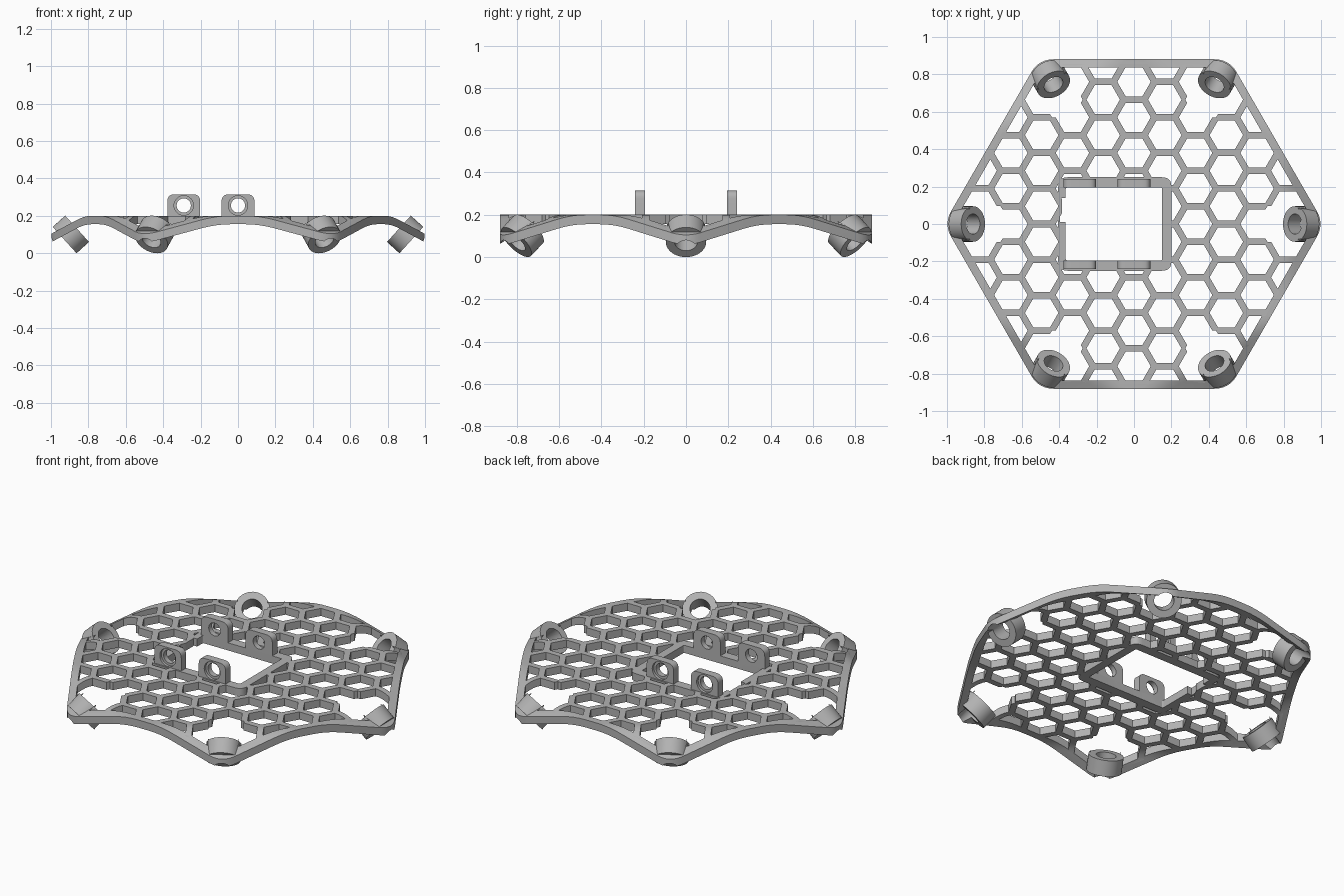
import bpy, bmesh, math
from mathutils import Vector, Matrix

if "Cube" in bpy.data.objects:
    bpy.data.objects.remove(bpy.data.objects["Cube"])

TOP, THICK = 0.2, 0.045
PITCH, STRUT = 0.19, 0.035
CORNERS = [Vector((math.cos(k * math.pi / 3), math.sin(k * math.pi / 3), 0)) for k in range(6)]
SIDES = [Vector((math.cos((k + .5) * math.pi / 3), math.sin((k + .5) * math.pi / 3), 0)) for k in range(6)]

grey = bpy.data.materials.new("plain grey")
grey.use_nodes = True
grey.diffuse_color = (0.45, 0.45, 0.45, 1)
grey.node_tree.nodes["Principled BSDF"].inputs["Base Color"].default_value = (0.45, 0.45, 0.45, 1)


def finish(bm, name):
    bmesh.ops.recalc_face_normals(bm, faces=bm.faces)
    mesh = bpy.data.meshes.new(name)
    bm.to_mesh(mesh)
    bm.free()
    mesh.materials.append(grey)
    ob = bpy.data.objects.new(name, mesh)
    bpy.context.collection.objects.link(ob)
    return ob


def cut(ob, cutter):
    mod = ob.modifiers.new("cut", "BOOLEAN")
    mod.operation, mod.solver, mod.object = "DIFFERENCE", "EXACT", cutter
    dg = bpy.context.evaluated_depsgraph_get()
    mesh = bpy.data.meshes.new_from_object(ob.evaluated_get(dg))
    ob.modifiers.clear()
    ob.data = mesh


def slice_at(bm, point, normal, clear=False):
    bmesh.ops.bisect_plane(bm, geom=bm.verts[:] + bm.edges[:] + bm.faces[:],
                           plane_co=point, plane_no=normal, clear_outer=clear)


def rounded(points, t, steps=6):
    """Closed outline with each corner replaced by a small curve."""
    out = []
    for i, p in enumerate(points):
        a = (points[i - 1] - p).normalized() * t
        b = (points[(i + 1) % len(points)] - p).normalized() * t
        out += [p + a * (1 - s / steps) ** 2 + b * (s / steps) ** 2 for s in range(steps + 1)]
    return out


def ring(bm, outer, inner):
    o, i = [[bm.verts.new(p) for p in loop] for loop in (outer, inner)]
    for k in range(len(o)):
        bm.faces.new((o[k - 1], o[k], i[k], i[k - 1]))


def drop(p):
    """How far the sheet bends down toward the nearest corner."""
    t = max(c.x * p.x + c.y * p.y for c in CORNERS) - 0.78
    return 0 if t <= 0 else 0.54 * (t * t / 0.16 if t < 0.08 else t - 0.04)


def thicken(bm, fold=True):
    if fold:
        for c in CORNERS:
            for d in (0.78, 0.8, 0.82, 0.84, 0.86):
                slice_at(bm, c * d, c)
    res = bmesh.ops.extrude_face_region(bm, geom=bm.faces[:])
    for v in [g for g in res["geom"] if isinstance(g, bmesh.types.BMVert)]:
        v.co.z -= THICK
    for v in bm.verts:
        v.co.z += TOP - (drop(v.co) if fold else 0)


def rods(name, placements, r, length):
    """Cylinders, each given by its centre and axis."""
    bm = bmesh.new()
    for centre, axis in placements:
        m = Matrix.Translation(centre) @ axis.to_track_quat("Z", "Y").to_matrix().to_4x4()
        bmesh.ops.create_cone(bm, cap_ends=True, segments=40, radius1=r, radius2=r,
                              depth=length, matrix=m)
    ob = finish(bm, name)
    ob.hide_render = "cutter" in name
    return ob


# Honeycomb: pointed struts that share their joints
bm = bmesh.new()
radius, half = PITCH / math.sqrt(3), STRUT / 2
seen = set()
for i in range(-7, 8):
    for j in range(-9, 10):
        centre = Vector((i * PITCH * math.sqrt(3) / 2, PITCH * (j + i / 2), 0))
        for k in range(6):
            a, b = centre + CORNERS[k] * radius, centre + CORNERS[(k + 1) % 6] * radius
            mid = (a + b) / 2
            key = (round(mid.x, 3) + 0.0, round(mid.y, 3) + 0.0)
            if key in seen or mid.length > 1.1 or min((mid - c * 0.853).length for c in CORNERS) < 0.15:
                continue
            seen.add(key)
            u = (b - a).normalized()
            n, e = Vector((-u.y, u.x, 0)) * half, u * half / math.sqrt(3)
            bm.faces.new([bm.verts.new(p) for p in (a, a + e - n, b - e - n, b, b - e + n, a + e + n)])
bmesh.ops.remove_doubles(bm, verts=bm.verts, dist=0.0005)
for s in SIDES:
    slice_at(bm, s * 0.855, s, True)
X0, X1, Y = -0.385, 0.175, 0.22
for x in (X0, X1):
    slice_at(bm, (x, 0, 0), (1, 0, 0))
for y in (-Y, Y):
    slice_at(bm, (0, y, 0), (0, 1, 0))
inside = [f for f in bm.faces
          if X0 < f.calc_center_median().x < X1 and abs(f.calc_center_median().y) < Y]
bmesh.ops.delete(bm, geom=inside, context="FACES")
thicken(bm)
honeycomb = finish(bm, "honeycomb_mesh")

# Hexagonal rim, bent down at the corners
bm = bmesh.new()
ring(bm, *[rounded([c * a / math.cos(math.pi / 6) for c in CORNERS], t)
           for a, t in ((0.881, 0.08), (0.838, 0.07))])
thicken(bm)
rim = finish(bm, "outer_rim")

# Pads joining the rim to the bosses
bm = bmesh.new()
for c in CORNERS:
    bmesh.ops.create_circle(bm, cap_ends=True, segments=32, radius=0.085,
                            matrix=Matrix.Translation(c * 0.9))
thicken(bm)
pads = finish(bm, "corner_pads")

# Tilted corner bosses with bores
AXES = [c * 0.74 - Vector((0, 0, 0.67)) for c in CORNERS]
FACES = [c * 0.927 + Vector((0, 0, 0.07)) for c in CORNERS]
DEPTH = 0.09
bosses = rods("corner_bosses", [(f - a * DEPTH / 2, a) for f, a in zip(FACES, AXES)], 0.095, DEPTH)
bore = rods("bore_cutter", list(zip(FACES, AXES)), 0.054, 0.5)
clearance = rods("clearance_cutter", [(f - a * (DEPTH + 0.1), a) for f, a in zip(FACES, AXES)],
                 0.09, 0.2)
for part in (pads, rim):
    cut(part, clearance)
for part in (pads, rim, bosses):
    cut(part, bore)


# Rectangular frame around the central window
def rect(x0, x1, y):
    return [Vector((x0, -y, 0)), Vector((x1, -y, 0)), Vector((x1, y, 0)), Vector((x0, y, 0))]


bm = bmesh.new()
ring(bm, rounded(rect(-0.405, 0.2, 0.25), 0.05), rounded(rect(-0.365, 0.15, 0.195), 0.008))
thicken(bm, False)
frame = finish(bm, "window_frame")
bm = bmesh.new()
bmesh.ops.create_cube(bm, size=1, matrix=Matrix.Translation((-0.37, 0.075, TOP))
                      @ Matrix.Diagonal((0.05, 0.13, 0.3, 1)))
notch = finish(bm, "notch_cutter")
notch.hide_render = True
cut(frame, notch)

# Upright lugs with rounded tops and recessed holes
TAB_X, TAB_Y, TAB_T = (-0.29, 0.0), 0.218, 0.046
bm = bmesh.new()
for side in (-1, 1):
    for x in TAB_X:
        w, base, top, t = 0.088, TOP - THICK, 0.315, 0.04
        path = [Vector((x - w, 0, base)), Vector((x + w, 0, base)),
                Vector((x + w, 0, top)), Vector((x - w, 0, top))]
        outline = path[:2] + rounded(path, t)[14:]
        y = side * TAB_Y - TAB_T / 2
        face = bm.faces.new([bm.verts.new(p + Vector((0, y, 0))) for p in outline])
        res = bmesh.ops.extrude_face_region(bm, geom=[face])
        for v in [g for g in res["geom"] if isinstance(g, bmesh.types.BMVert)]:
            v.co.y += TAB_T
lugs = finish(bm, "mounting_lugs")
along = Vector((0, 1, 0))
holes = rods("lug_hole_cutter", [(Vector((x, s * TAB_Y, 0.255)), along) for x in TAB_X for s in (-1, 1)],
             0.038, 0.1)
recess = rods("lug_recess_cutter", [(Vector((x, s * (TAB_Y + TAB_T / 2), 0.255)), along)
                                    for x in TAB_X for s in (-1, 1)], 0.052, 0.03)
cut(lugs, holes)
cut(lugs, recess)

for cutter in (bore, clearance, notch, holes, recess):
    bpy.data.objects.remove(cutter)

# Smooth curved walls, keep edges sharp
bpy.ops.object.select_all(action="DESELECT")
for ob in (honeycomb, rim, pads, bosses, frame, lugs):
    ob.select_set(True)
bpy.context.view_layer.objects.active = rim
bpy.ops.object.shade_smooth_by_angle(angle=math.radians(30))
